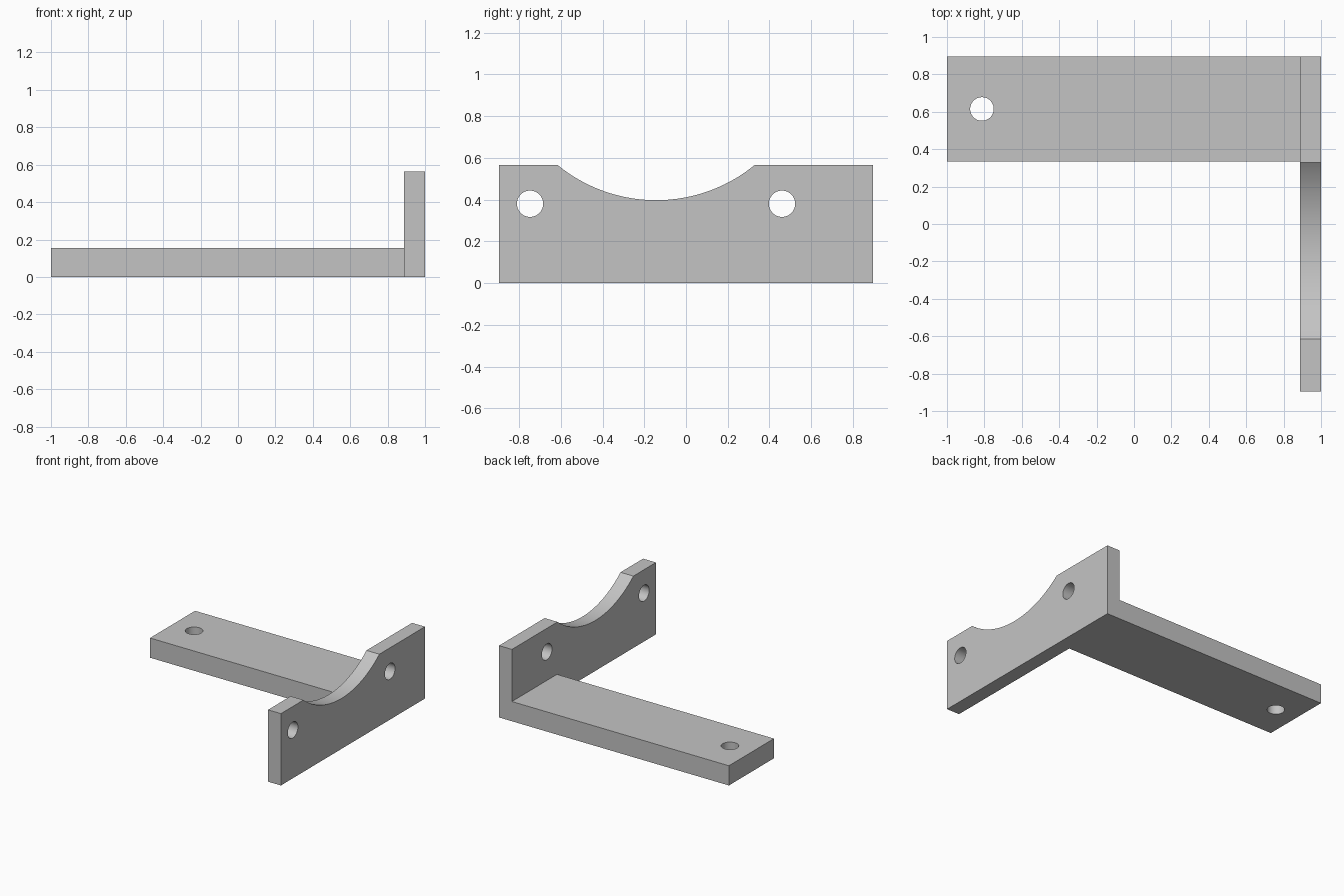
import bpy, bmesh
from math import pi, sin, cos
from mathutils import Matrix, Vector

cube = bpy.data.objects.get("Cube")
if cube:
    bpy.data.objects.remove(cube, do_unlink=True)

steel = bpy.data.materials.new("plain_grey")
steel.use_nodes = True
GREY = (0.55, 0.55, 0.55, 1)
steel.diffuse_color = GREY
steel.node_tree.nodes["Principled BSDF"].inputs["Base Color"].default_value = GREY


def finish(name, bm):
    mesh = bpy.data.meshes.new(name)
    bm.to_mesh(mesh)
    bm.free()
    mesh.materials.append(steel)
    obj = bpy.data.objects.new(name, mesh)
    bpy.context.collection.objects.link(obj)
    return obj


def box(name, low, high):
    low, high = Vector(low), Vector(high)
    bm = bmesh.new()
    bmesh.ops.create_cube(bm, size=1, matrix=Matrix.Translation((low + high) / 2)
                          @ Matrix.Diagonal((*(high - low), 1)))
    return finish(name, bm)


def cylinder(name, centre, radius, axis, sides=48):
    turn = Matrix.Rotation(pi / 2, 4, 'Y') if axis == 'X' else Matrix.Identity(4)
    bm = bmesh.new()
    bmesh.ops.create_cone(bm, cap_ends=True, segments=sides, radius1=radius,
                          radius2=radius, depth=0.6,
                          matrix=Matrix.Translation(centre) @ turn)
    return finish(name, bm)


def combine(target, tool, operation):
    tool.hide_render = True
    mod = target.modifiers.new(operation.title(), 'BOOLEAN')
    mod.object, mod.operation, mod.solver = tool, operation, 'EXACT'
    bpy.context.view_layer.objects.active = target
    bpy.ops.object.modifier_apply(modifier=mod.name)
    bpy.data.objects.remove(tool, do_unlink=True)


# Upright plate joined to the flat arm in one solid
INNER, BACK, FRONT, ARM_FRONT = 0.888, 0.895, -0.895, 0.335
bracket = box("angle_bracket", (INNER, FRONT, 0), (1, BACK, 0.565))
arm = box("arm", (-1, ARM_FRONT, 0), (0.94, BACK, 0.155))
combine(bracket, arm, 'UNION')

# Shallow saddle in the top edge of the plate
combine(bracket, cylinder("saddle_cutter", (0.94, -0.143, 1.142), 0.745, 'X', 192), 'DIFFERENCE')

# Bolt holes through the plate and the arm
for y in (-0.747, 0.46):
    combine(bracket, cylinder("plate_hole_cutter", (0.94, y, 0.38), 0.063, 'X'), 'DIFFERENCE')
combine(bracket, cylinder("arm_hole_cutter", (-0.813, 0.615, 0.08), 0.063, 'Z'), 'DIFFERENCE')

bpy.ops.object.select_all(action='DESELECT')
bracket.select_set(True)
bpy.context.view_layer.objects.active = bracket
bpy.ops.object.shade_smooth_by_angle()
